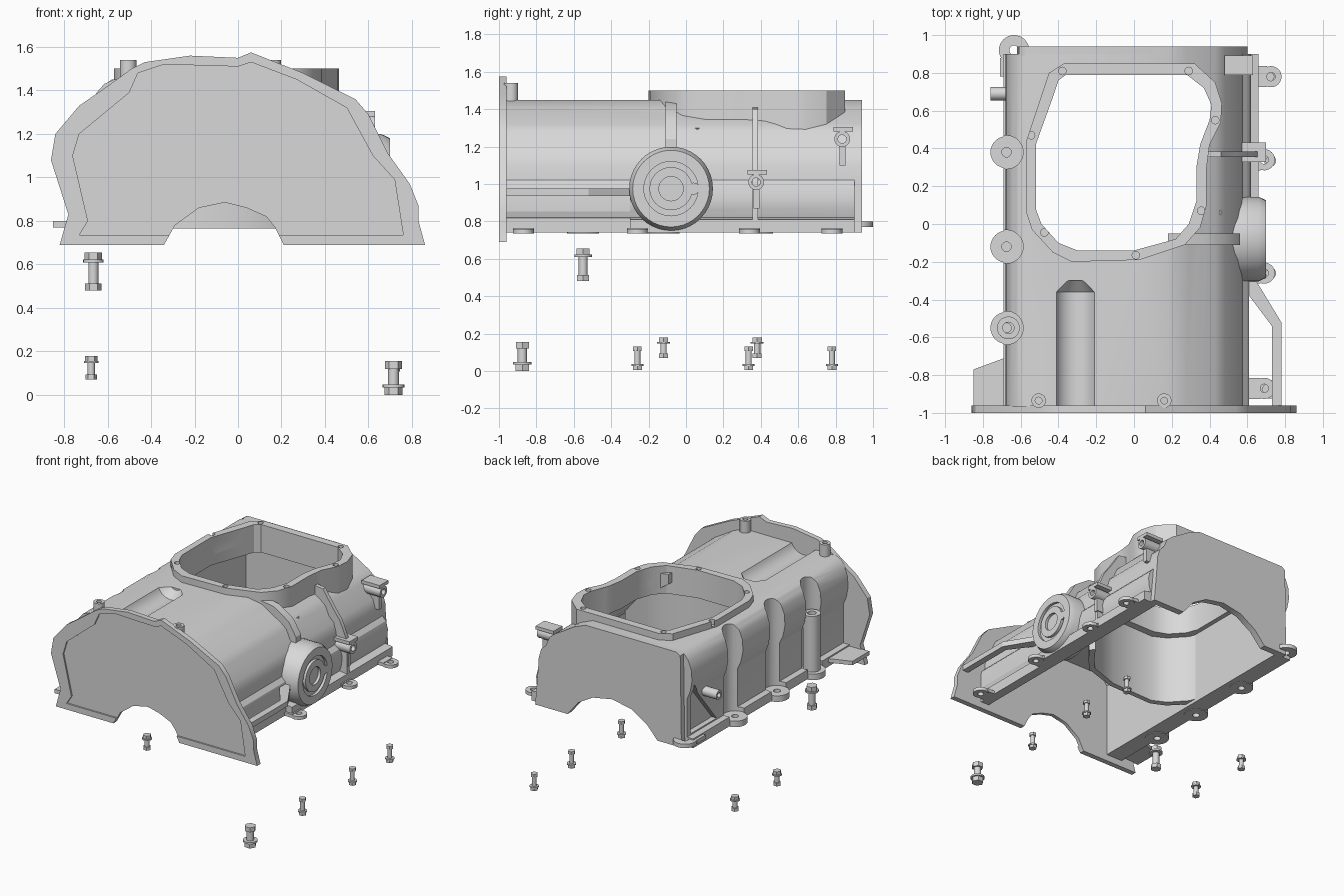
import bpy, bmesh, math
from mathutils import Matrix, Vector

cube = bpy.data.objects.get("Cube")
if cube:
    bpy.data.objects.remove(cube, do_unlink=True)

grey = bpy.data.materials.new("cast grey")
grey.use_nodes = True
COLOR = (0.69, 0.69, 0.69, 1)
grey.diffuse_color = COLOR
grey.node_tree.nodes["Principled BSDF"].inputs["Base Color"].default_value = COLOR


def shade(obj):
    bpy.ops.object.select_all(action='DESELECT')
    bpy.context.view_layer.objects.active = obj
    obj.select_set(True)
    bpy.ops.object.shade_smooth_by_angle(angle=math.radians(30))


def finish(name, bm):
    bmesh.ops.recalc_face_normals(bm, faces=bm.faces)
    mesh = bpy.data.meshes.new(name)
    bm.to_mesh(mesh)
    bm.free()
    mesh.materials.append(grey)
    obj = bpy.data.objects.new(name, mesh)
    bpy.context.collection.objects.link(obj)
    shade(obj)
    return obj


def prism(name, pts, axis, a, b):
    """Extrude an outline along an axis from a to b."""
    place = {'x': lambda p, t: (t, p[0], p[1]),
             'y': lambda p, t: (p[0], t, p[1]),
             'z': lambda p, t: (p[0], p[1], t)}[axis]
    bm = bmesh.new()
    face = bm.faces.new([bm.verts.new(place(p, a)) for p in pts])
    ext = bmesh.ops.extrude_face_region(bm, geom=[face])
    move = Vector(place((0, 0), b - a))
    bmesh.ops.translate(bm, vec=move, verts=[v for v in ext['geom'] if isinstance(v, bmesh.types.BMVert)])
    return finish(name, bm)


def box(name, x0, x1, y0, y1, z0, z1):
    return prism(name, [(x0, y0), (x1, y0), (x1, y1), (x0, y1)], 'z', z0, z1)


def lathe(name, profile, loc, axis='z', seg=32):
    """Revolve a closed (radius, height) loop; zero radii lie on the axis."""
    bm = bmesh.new()
    verts = [bm.verts.new((r, 0, h)) for r, h in profile]
    edges = [bm.edges.new((verts[i - 1], v)) for i, v in enumerate(verts)]
    bmesh.ops.spin(bm, geom=verts + edges, axis=(0, 0, 1), cent=(0, 0, 0),
                   angle=math.tau, steps=seg, use_duplicate=False)
    bmesh.ops.remove_doubles(bm, verts=bm.verts, dist=0.0005)
    turn = {'z': Matrix(), 'x': Matrix.Rotation(math.pi / 2, 4, 'Y'),
            'y': Matrix.Rotation(-math.pi / 2, 4, 'X')}[axis]
    bmesh.ops.transform(bm, matrix=Matrix.Translation(loc) @ turn, verts=bm.verts)
    return finish(name, bm)


def disc(name, r, h, loc, axis='z', seg=32):
    return lathe(name, [(0, 0), (r, 0), (r, h), (0, h)], loc, axis, seg)


def washer(name, r, hole, h, loc, axis='z'):
    return lathe(name, [(hole, 0), (r, 0), (r, h), (hole, h)], loc, axis)


def cut(obj, cutters):
    for c in cutters:
        mod = obj.modifiers.new("cut", 'BOOLEAN')
        mod.operation = 'DIFFERENCE'
        mod.solver = 'EXACT'
        mod.object = c
        bpy.context.view_layer.objects.active = obj
        bpy.ops.object.modifier_apply(modifier=mod.name)
        bpy.data.objects.remove(c, do_unlink=True)
    shade(obj)


# Housing shell: outer section, then the inner section back
shoulder = [(.575, 1.02), (.57, 1.1), (.55, 1.17), (.51, 1.21), (.48, 1.28), (.43, 1.32),
            (.36, 1.36), (.28, 1.41), (.18, 1.45)]
right_side = [(.66, .74), (.66, .81), (.6, .82), (.615, .87), (.62, .93), (.605, .99)] + shoulder
left_side = [(-.57, 1.45), (-.615, 1.43), (-.65, 1.39), (-.675, 1.32), (-.68, 1.24),
             (-.665, 1.16), (-.64, 1.1), (-.64, .81), (-.69, .81), (-.69, .74)]
inner = [(-.555, .74), (-.555, 1.3), (-.5, 1.37), (.16, 1.37), (.36, 1.29),
         (.43, 1.18), (.52, 1.08), (.54, .74)]
left_bolts = (.38, -.12, -.55)
shell = prism("housing_shell", right_side + left_side + inner, 'y', -.97, .9)

# Inspection opening
opening = [(-.36, .79), (.28, .79), (.37, .72), (.41, .63), (.4, .55), (.35, .42), (.33, .3),
           (.33, .12), (.29, 0), (.22, -.08), (0, -.14), (-.3, -.14), (-.4, -.1), (-.49, 0),
           (-.52, .08), (-.52, .42), (-.43, .67), (-.4, .76)]
rim = [(-.37, .85), (.32, .85), (.43, .75), (.465, .64), (.46, .54), (.4, .42), (.385, .3),
       (.385, .1), (.35, -.02), (.27, -.11), (.03, -.19), (-.33, -.2), (-.43, -.15),
       (-.54, -.03), (-.57, .06), (-.57, .44), (-.49, .68), (-.45, .8)]
cut(shell, [prism("cutter", opening, 'z', 1, 1.7)])

# Full-height channels and holes for the left bolts, trough in the roof, corner recess
cut(shell, [disc("cutter", .088, .75, (-.675, y, .775)) for y in left_bolts])
cut(shell, [disc("cutter", .025, .2, (-.675, y, .7)) for y in left_bolts])
cut(shell, [lathe("cutter", [(0, 0), (.11, 0), (.11, .6), (.06, .66), (0, .66)],
                  (-.31, -.96, 1.495), 'y')])
cut(shell, [prism("cutter", [(.86, .82), (.86, 1.2), (.55, .82)], 'x', -.75, -.6)])
cut(shell, [box("cutter", .61, .8, -1, -.3, .7, 1.1)])

flange = prism("opening_flange", rim, 'z', 1.29, 1.5)
cut(flange, [prism("cutter", opening, 'z', 1, 1.7)])
cut(flange, [disc("cutter", .02, .1, (x, y, 1.46), seg=16) for x, y in
             [(-.38, .81), (.29, .81), (.43, .55), (.355, .07), (.01, -.165), (-.475, -.045), (-.545, .47)]])

# Rear wall with shaft arch, and the curved skirt hanging from the front of the opening
arch = [(-.42, .74), (-.33, .84), (-.2, .92), (-.04, .95), (.12, .92), (.24, .85), (.33, .74)]
prism("rear_wall", [(.6, .74)] + shoulder + [(-.58, 1.45), (-.61, 1.43), (-.62, .74)] + arch, 'y', .89, .94)
front_rim = [(.44, .1)] + rim[8:15]
skirt_back = [(x * 1.06, y - .04) for x, y in front_rim]
prism("front_skirt", front_rim + skirt_back[::-1], 'z', .765, 1.3)

# Front plate with recessed panel
plate_outline = [(-.82, .69), (-.78, .83), (-.86, 1.08), (-.84, 1.2), (-.73, 1.33), (-.6, 1.42),
                 (-.49, 1.5), (-.43, 1.53), (-.22, 1.56), (0, 1.55), (.06, 1.575), (.3, 1.48),
                 (.54, 1.36), (.6, 1.29), (.69, 1.11), (.79, .97), (.83, .87), (.83, .8), (.86, .69),
                 (.21, .69), (.17, .77), (.13, .82), (.04, .86), (-.06, .885), (-.18, .86),
                 (-.29, .78), (-.34, .69)]
panel = [(-.73, .735), (-.69, .8), (-.76, 1.1), (-.73, 1.2), (-.5, 1.39), (-.46, 1.48), (-.34, 1.52),
         (0, 1.51), (.06, 1.53), (.27, 1.45), (.5, 1.32), (.62, 1.1), (.72, .99), (.76, .735)]
plate = prism("front_plate", plate_outline, 'y', -1, -.96)
cut(plate, [prism("cutter", panel, 'y', -1.05, -.988)])
for x in (-.505, .16):
    washer("plate_boss", .038, .018, .12, (x, -.935, 1.42))

# Round port on the right side
lathe("round_port", [(0, 0), (.224, 0), (.224, .16), (.205, .2), (.145, .2), (.145, .18), (.115, .18),
                     (.115, .2), (.065, .2), (.065, .18), (0, .18)], (.5, -.08, .975), 'x', 40)
disc("port_plug", .032, .02, (.68, .04, .975), 'x', 20)

# Ribs running down the right shoulder
prism("wide_rib", [(.18, 1.38), (.18, 1.455), (.38, 1.42), (.5, 1.34), (.56, 1.24), (.56, 1.1), (.45, 1.2)],
      'y', -.11, -.05)
prism("thin_rib", [(.37, 1.32), (.38, 1.41), (.46, 1.4), (.54, 1.28), (.6, 1.2), (.66, 1.06), (.66, .81),
                   (.56, .81), (.56, 1.05), (.45, 1.2)], 'y', .355, .385)

# Sensor brackets: shelf, barrel and stem
for name, x0, x1, y, z in (("middle", .55, .7, .38, 1.05), ("rear", .48, .63, .84, 1.28)):
    box(name + "_bracket_shelf", x0, x1, y - .052, y + .052, z, z + .025)
    washer(name + "_bracket_barrel", .042, .022, x1 - x0, (x0, y - .005, z - .04), 'x')
    box(name + "_bracket_stem", x0, x1 - .03, y - .018, y + .012, z - .18, z - .07)

# Mounting ears along both bottom edges
for x, y in ((.725, .78), (.69, .34), (.69, -.26), (.69, -.87)):
    washer("right_ear", .056, .022, .025, (x, y, .735))
    box("right_ear_web", .56, x - .02, y - .056, y + .056, .74, .765)
for y in left_bolts:
    washer("left_ear", .085, .025, .045, (-.675, y, .735))
washer("tall_left_boss", .06, .03, .43, (-.665, -.55, .77))
washer("rear_corner_ear", .08, .025, .03, (-.635, .92, .77))
box("rear_corner_web", -.71, -.57, .78, .88, .77, .8)
washer("left_spigot", .035, .018, .15, (-.76, .69, 1.08), 'x')

# Side brace and front corner gusset
prism("side_brace", [(.56, -.27), (.64, -.29), (.78, -.52), (.78, -.97), (.73, -.97), (.73, -.54), (.58, -.34)],
      'z', .935, .975)
prism("corner_gusset", [(-.66, -.7), (-.85, -.77), (-.85, -.97), (-.66, -.97)], 'z', .77, .8)


def bolt(name, x, y, z0, z1, r, head_up):
    """Shank with a flanged hex head at one end and a nut at the other."""
    t = r * .7
    disc(name + "_shank", r * .5, z1 - z0, (x, y, z0), seg=16)
    head, nut = (z1 - t, z0) if head_up else (z0, z1 - t)
    disc(name + "_head", r * .85, t, (x, y, head), seg=6)
    disc(name + "_collar", r, t * .4, (x, y, head - t * .4 if head_up else head + t), seg=20)
    disc(name + "_nut", r * .8, t, (x, y, nut), seg=6)


# Loose bolts below the housing
bolt("tall_bolt", -.665, -.55, .48, .655, .047, True)
for y in (.38, -.12):
    bolt("left_bolt", -.675, y, .07, .18, .034, True)
bolt("front_right_bolt", .715, -.875, 0, .155, .05, False)
for y in (-.26, .335, .78):
    bolt("right_bolt", .72, y, .005, .13, .032, False)
